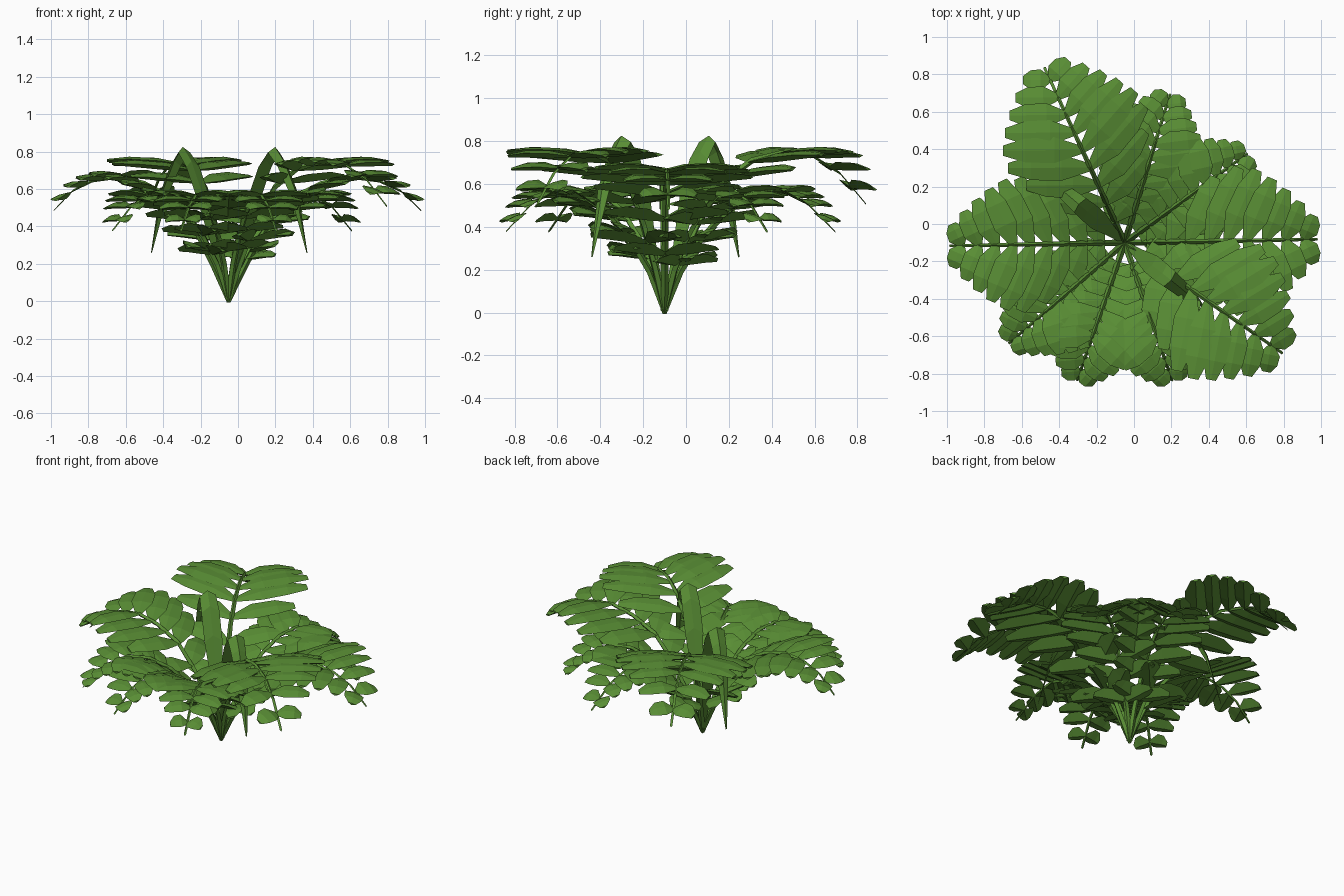
import bpy, bmesh, math
from mathutils import Vector

if "Cube" in bpy.data.objects:
    bpy.data.objects.remove(bpy.data.objects["Cube"])

ORIGIN = Vector((-0.05, -0.10, 0.01))
green = bpy.data.materials.new("leaf_green")
green.diffuse_color = (0.10, 0.27, 0.035, 1)
green.use_nodes = True
green.node_tree.nodes["Principled BSDF"].inputs["Base Color"].default_value = green.diffuse_color


def finish(bm, name):
    bmesh.ops.recalc_face_normals(bm, faces=bm.faces)
    me = bpy.data.meshes.new(name)
    bm.to_mesh(me)
    bm.free()
    me.materials.append(green)
    ob = bpy.data.objects.new(name, me)
    bpy.context.collection.objects.link(ob)
    return ob


def sample(path, r):
    for (r0, z0), (r1, z1) in zip(path, path[1:]):
        if r <= r1:
            return z0 + (z1 - z0) * (r - r0) / (r1 - r0)
    return path[-1][1]


def heading(deg):
    a = math.radians(deg)
    return Vector((math.cos(a), math.sin(a), 0))


# skin a list of four-point rings and cap both ends
def skin(bm, rings):
    for a, b in zip(rings, rings[1:]):
        for k in range(4):
            bm.faces.new((a[k], a[(k + 1) % 4], b[(k + 1) % 4], b[k]))
    bm.faces.new(rings[0])
    bm.faces.new(rings[-1])


# tapering four-sided stalk along an arching path
def stalk(bm, path, deg, width):
    d, s = heading(deg), heading(deg + 90)
    rings = []
    for i, (r, z) in enumerate(path):
        w = width * (1 - 0.6 * i / (len(path) - 1))
        c = ORIGIN + d * r + Vector((0, 0, z))
        up = Vector((-0.5 * d.x, -0.5 * d.y, 1)) * w
        rings.append([bm.verts.new(c + o) for o in (s * w, up, -s * w, -up)])
    skin(bm, rings)


# blunt six-sided leaflet: nearly flat on top, keeled underneath,
# tipped gently along the slope of the stalk
def leaflet(bm, base, deg, side, length, width, slope):
    d, s = heading(deg + side * 66), heading(deg + side * 66 + 90)
    s.z = -side * 0.35 * slope
    d.z = 0.05 + 0.08 * slope
    rings = []
    for t, w, z in ((0, 0.15, 0), (0.35, 0.5, 0.014), (0.72, 0.46, 0.012), (1, 0.2, -0.004)):
        c = base + d * length * t + Vector((0, 0, z))
        h = Vector((0, 0, w * width))
        rings.append([bm.verts.new(c + o) for o in
                      (s * width * w, h * 0.12, -s * width * w, -h * 0.45)])
    skin(bm, rings)


def frond(name, path, deg, reach, count, longest, start=0.13):
    k = reach / path[-1][0]
    path = [(r * k, z) for r, z in path]
    bm = bmesh.new()
    stalk(bm, path, deg, 0.018)
    for i in range(count):
        t = i / (count - 1)
        r = reach * (start + (0.93 - start) * t)
        base = ORIGIN + heading(deg) * r + Vector((0, 0, sample(path, r)))
        slope = (sample(path, r + 0.03) - sample(path, r - 0.03)) / 0.06
        slope = max(-1, min(1, slope))
        # leaflets grow to mid-frond then shrink to the tip
        grow = 0.6 + 0.4 * t / 0.4 if t < 0.4 else 1 - 0.68 * ((t - 0.4) / 0.6) ** 1.35
        width = 0.14 * (0.7 + 0.3 * grow) * (longest / 0.44) ** 0.4
        for side in (-1, 1):
            leaflet(bm, base, deg, side, longest * grow, width, slope)
    finish(bm, name)


TALL = [(0, 0), (.08, .2), (.17, .4), (.3, .6), (.45, .7), (.6, .735), (.76, .72), (.9, .64), (1.03, .5)]
LONG = [(0, 0), (.1, .2), (.2, .38), (.34, .54), (.5, .62), (.65, .655), (.8, .635), (.92, .58), (1.03, .475)]
SHORT = [(0, 0), (.08, .19), (.17, .33), (.29, .46), (.42, .54), (.55, .56), (.67, .5), (.8, .37)]

for i, deg in enumerate((-35, 114.6)):
    frond(f"tall_frond_{i + 1}", TALL, deg, 1.03, 9, 0.45)
for i, deg in enumerate((1, 181)):
    frond(f"long_frond_{i + 1}", LONG, deg, (1.03, 0.935)[i], 9, (0.44, 0.40)[i])
for i, (deg, reach) in enumerate(((36, .81), (73, .83), (221, .82), (251, .78), (289, .78))):
    frond(f"short_frond_{i + 1}", SHORT, deg, reach, 10, 0.32, 0.12 + 0.012 * i)


# bent pointed blades: narrow at the base, folded over at the top
def blade(name, deg):
    d, s = heading(deg), heading(deg + 90)
    bm = bmesh.new()
    rows = []
    for r, z, w in ((0, 0, .01), (.1, .3, .03), (.19, .58, .055), (.26, .74, .055),
                    (.32, .815, .05), (.38, .74, .045), (.46, .58, .035), (.54, .25, .004)):
        c = ORIGIN + d * r + Vector((0, 0, z))
        rows.append([bm.verts.new(c + s * w * k - Vector((0, 0, abs(k) * w * 0.6))
                                  - d * abs(k) * w * 0.2) for k in (-1, 0, 1)])
    for a, b in zip(rows, rows[1:]):
        for k in (0, 1):
            bm.faces.new((a[k], a[k + 1], b[k + 1], b[k]))
    finish(bm, name)


blade("bent_blade_1", 140)
blade("bent_blade_2", -39)
